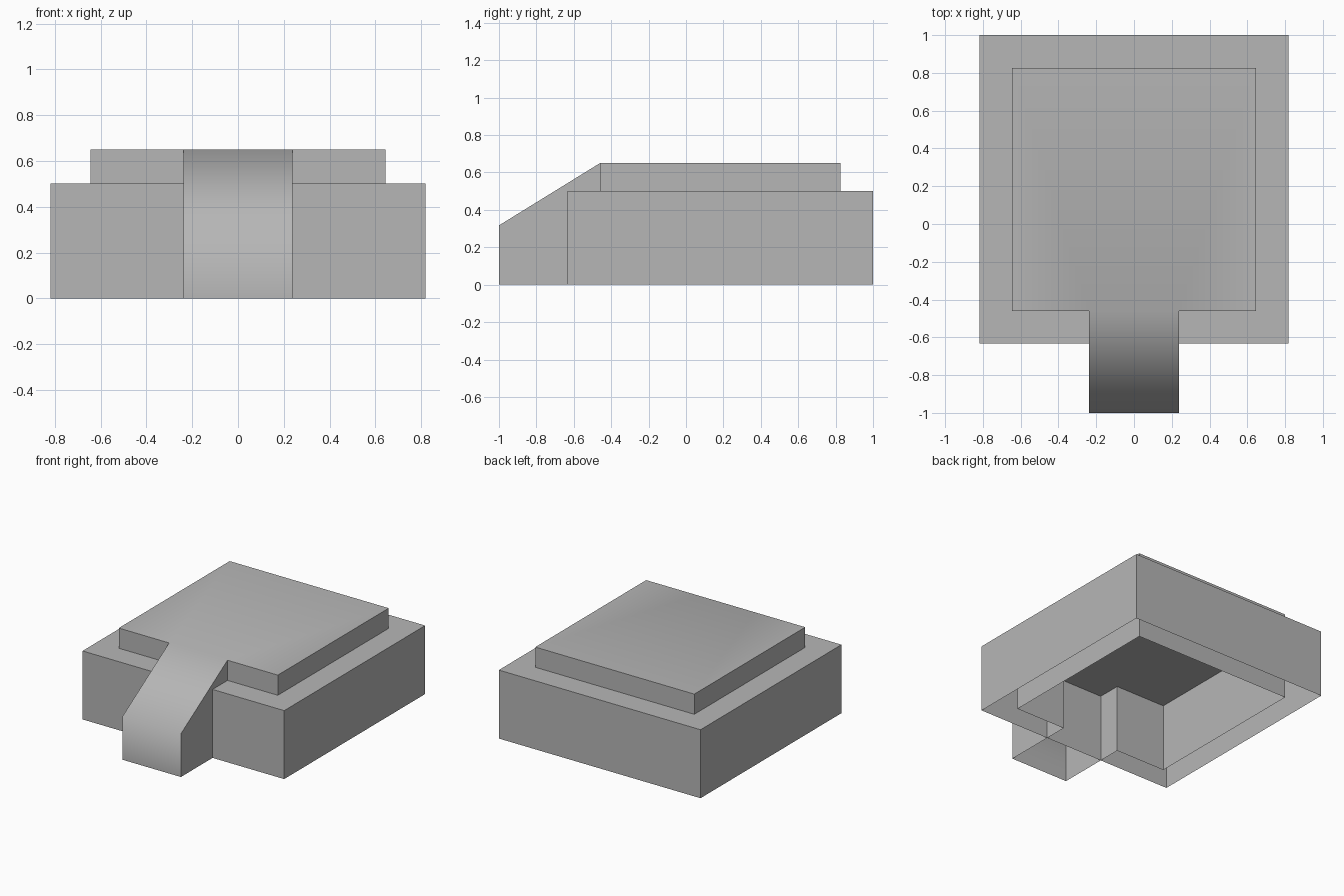
import bpy
import bmesh
from math import radians

cube = bpy.data.objects.get("Cube")
if cube:
    bpy.data.objects.remove(cube, do_unlink=True)

grey = bpy.data.materials.new("plain grey")
grey.use_nodes = True
grey.diffuse_color = (0.47, 0.47, 0.47, 1)
grey.node_tree.nodes["Principled BSDF"].inputs["Base Color"].default_value = grey.diffuse_color


def open_shell(name, outline, caps):
    """Raise walls from the floor along a closed outline of (x, y, z), then cap them; no floor."""
    bm = bmesh.new()
    low = [bm.verts.new((x, y, 0)) for x, y, z in outline]
    high = [bm.verts.new(p) for p in outline]
    count = len(outline)
    for i in range(count):
        j = (i + 1) % count
        bm.faces.new((low[i], low[j], high[j], high[i]))
    for cap in caps:
        bm.faces.new([high[i] for i in cap])
    for face in bm.faces:
        face.smooth = True
    mesh = bpy.data.meshes.new(name)
    bm.to_mesh(mesh)
    bm.free()
    # The ramp blends into its neighbours, square corners stay crisp
    mesh.set_sharp_from_angle(angle=radians(65))
    mesh.materials.append(grey)
    obj = bpy.data.objects.new(name, mesh)
    bpy.context.collection.objects.link(obj)


def mirrored(half):
    """Complete a counter-clockwise outline from its +x half, listed front to back."""
    return half + [(-x, y, z) for x, y, z in reversed(half)]


# Wide lower block, open underneath
base = mirrored([(0.818, -0.633, 0.502), (0.818, 1, 0.502)])
open_shell("base_block", base, [range(len(base))])

# Raised platform and its front ramp, with walls reaching the floor
top = 0.65
platform = mirrored([
    (0.237, -1, 0.317),
    (0.237, -0.46, top),
    (0.645, -0.46, top),
    (0.645, 0.825, top),
])
ramp_cap = (0, 1, 6, 7)
middle_cap = (1, 3, 4, 6)
side_caps = [(1, 2, 3), (4, 5, 6)]
open_shell("platform_with_ramp", platform, [ramp_cap, middle_cap] + side_caps)
